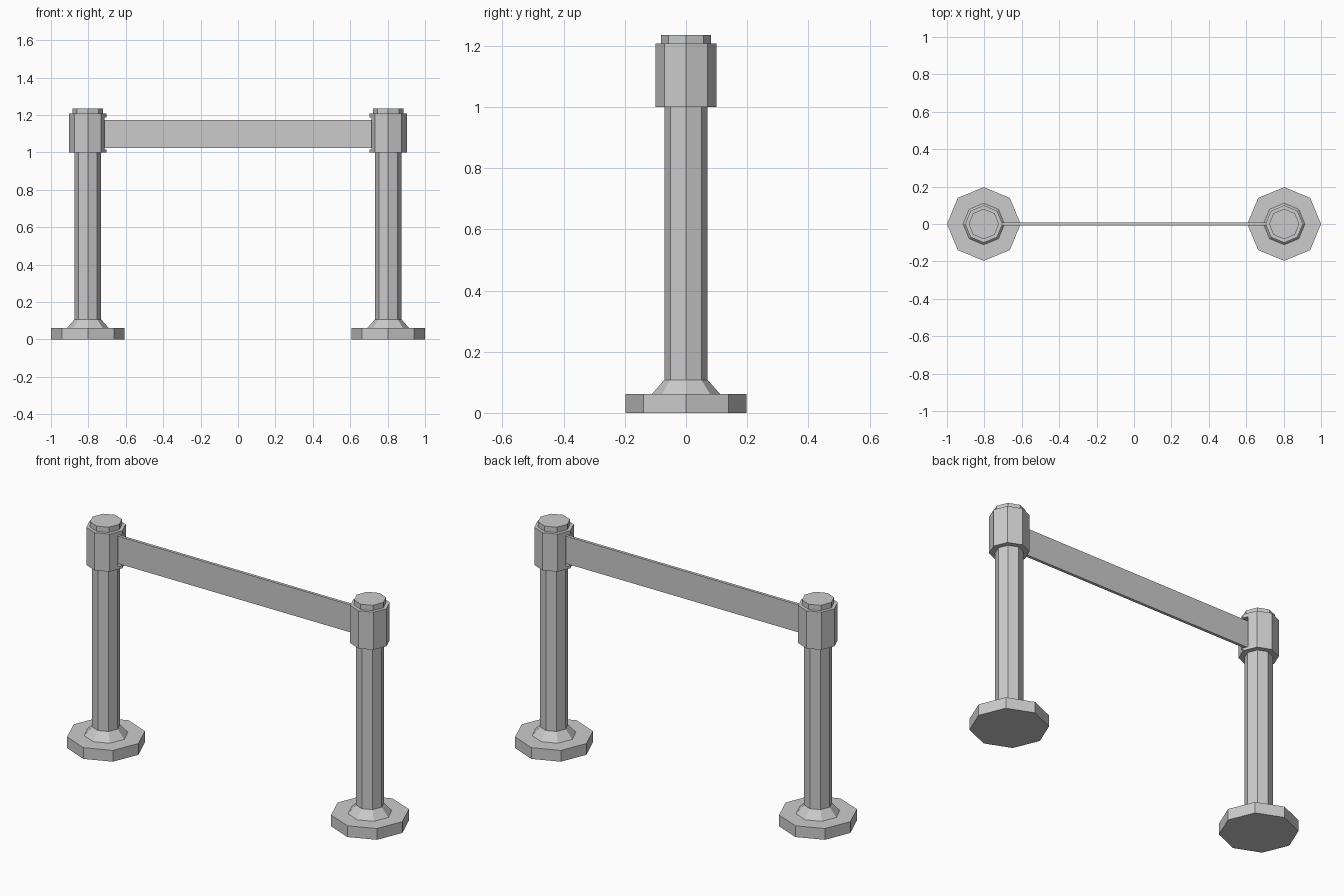
import bpy, bmesh
from mathutils import Matrix

if "Cube" in bpy.data.objects:
    bpy.data.objects.remove(bpy.data.objects["Cube"])

POST_X = -0.803   # left post axis; the right post is mirrored


def make_object(name, bm, mirror=True):
    mesh = bpy.data.meshes.new(name)
    bm.to_mesh(mesh)
    bm.free()
    obj = bpy.data.objects.new(name, mesh)
    bpy.context.collection.objects.link(obj)
    if mirror:
        mod = obj.modifiers.new("mirror", 'MIRROR')
        mod.use_mirror_merge = False
    return obj


def octagon(name, r_low, r_high, z_low, z_high, mirror=True):
    bm = bmesh.new()
    place = Matrix.Translation((POST_X, 0, (z_low + z_high) / 2))
    bmesh.ops.create_cone(bm, cap_ends=True, segments=8, radius1=r_low,
                          radius2=r_high, depth=z_high - z_low, matrix=place)
    return make_object(name, bm, mirror)


def box(name, lo, hi):
    bm = bmesh.new()
    size = [b - a for a, b in zip(lo, hi)]
    mid = [(a + b) / 2 for a, b in zip(lo, hi)]
    bmesh.ops.create_cube(bm, size=1, matrix=Matrix.Translation(mid) @ Matrix.Diagonal((*size, 1)))
    return make_object(name, bm, mirror=False)


# Stacked eight-sided post parts
octagon("base_plate", 0.197, 0.197, 0.0, 0.062)
octagon("base_flare", 0.111, 0.071, 0.062, 0.108)
octagon("pole", 0.071, 0.071, 0.108, 1.0)
collar = octagon("collar", 0.1, 0.1, 1.0, 1.207, mirror=False)
octagon("cap", 0.081, 0.081, 1.207, 1.236)

# Belt slot cut into the inner side of the collar, then mirrored
cutter = box("slot_cutter", (POST_X + 0.06, -0.025, 1.016), (POST_X + 0.2, 0.025, 1.187))
cutter.hide_render = True
cutter.hide_viewport = True
cut = collar.modifiers.new("slot", 'BOOLEAN')
cut.operation = 'DIFFERENCE'
cut.solver = 'EXACT'
cut.object = cutter
collar.modifiers.new("mirror", 'MIRROR').use_mirror_merge = False

# Belt stretched between the two slots
end = -POST_X - 0.06
box("belt", (-end, -0.008, 1.023), (end, 0.008, 1.174))
